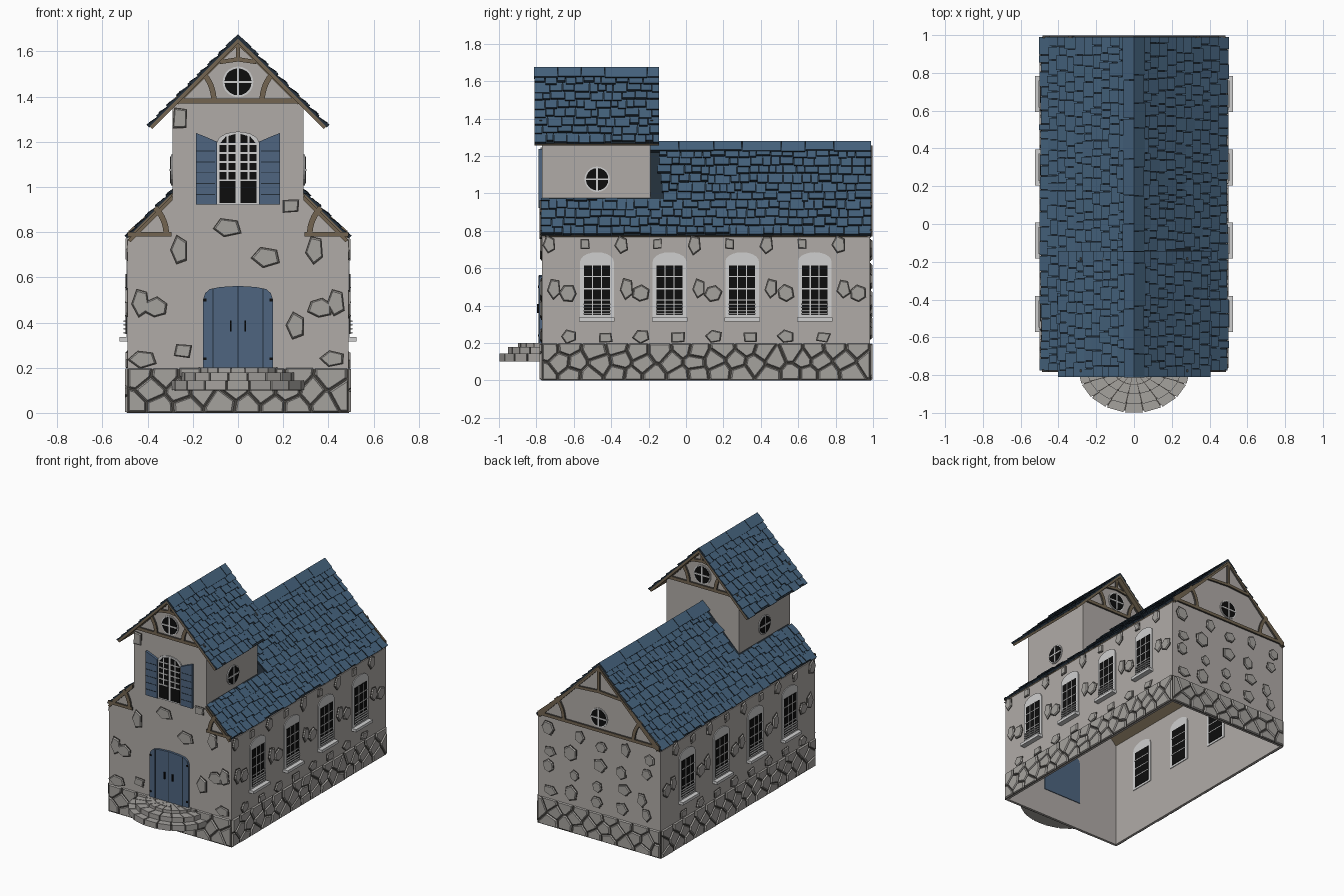
import bpy, bmesh, math, random
from mathutils import Vector

if "Cube" in bpy.data.objects:
    bpy.data.objects.remove(bpy.data.objects["Cube"])
random.seed(4)
R = random.uniform
K = math.sqrt(0.5)

def lin(c):
    return c / 12.92 if c <= 0.04045 else ((c + 0.055) / 1.055) ** 2.4

COLOURS = {"plaster": "B0ABA7", "stone": "A5A29E", "mortar": "4A4743", "roof_blue": "46647F",
           "roof_shadow": "232F3A", "door_blue": "4E6580", "timber": "736551",
           "white_frame": "CFCFCF", "black": "0D0D0D"}
MATS, IDX = [], {}
for i, (n, h) in enumerate(COLOURS.items()):
    m = bpy.data.materials.new(n)
    m.diffuse_color = [lin(int(h[j:j + 2], 16) / 255) for j in (0, 2, 4)] + [1]
    m.use_nodes = True
    m.node_tree.nodes["Principled BSDF"].inputs["Base Color"].default_value = m.diffuse_color
    MATS.append(m)
    IDX[n] = i

parts = {}
def solid(name, bot, top, mat, side=None, under=None):
    bm = parts.setdefault(name, bmesh.new()) if name not in parts else parts[name]
    b, t = [bm.verts.new(p) for p in bot], [bm.verts.new(p) for p in top]
    n = len(b)
    bm.faces.new(t).material_index = IDX[mat]
    bm.faces.new(b[::-1]).material_index = IDX[under or mat]
    for i in range(n):
        j = (i + 1) % n
        bm.faces.new((b[i], b[j], t[j], t[i])).material_index = IDX[side or mat]

def scaled(poly, s):
    cx, cy = (sum(p[i] for p in poly) / len(poly) for i in (0, 1))
    return [(cx + (x - cx) * s, cy + (y - cy) * s) for x, y in poly]

def prism(name, F, poly, d0, d1, mat, side=None, taper=1):
    solid(name, [F(u, v, d0) for u, v in poly], [F(u, v, d1) for u, v in scaled(poly, taper)], mat, side)

def rect(u0, u1, v0, v1):
    return [(u0, v0), (u1, v0), (u1, v1), (u0, v1)]

# wall frames: (along, up, outward) to world
front = lambda u, v, d: Vector((u, -0.77 - d, v))
back = lambda u, v, d: Vector((u, 0.985 + d, v))
right = lambda u, v, d: Vector((0.488 + d, u, v))
left = lambda u, v, d: Vector((-0.488 - d, u, v))
t_right = lambda u, v, d: Vector((0.29 + d, u, v))
t_left = lambda u, v, d: Vector((-0.29 - d, u, v))
t_back = lambda u, v, d: Vector((u, -0.19 + d, v))

# plaster walls
half = [(0.488, 0), (0.488, 0.767), (0.29, 0.965), (0.29, 1.36)]
prism("front_wall", front, half + [(0, 1.65)] + [(-x, z) for x, z in half[::-1]], -0.015, 0, "plaster")
prism("back_wall", back, [(-0.488, 0), (0.488, 0), (0.488, 0.767), (0, 1.255), (-0.488, 0.767)], -0.015, 0, "plaster")
prism("tower_back_wall", t_back, [(-0.29, 0.94), (0.29, 0.94), (0.29, 1.36), (0, 1.65), (-0.29, 1.36)], -0.015, 0, "plaster")
for n, F, T in (("right", right, t_right), ("left", left, t_left)):
    prism(n + "_wall", F, rect(-0.755, 0.97, 0, 0.767), -0.015, 0, "plaster")
    prism(n + "_tower_wall", T, rect(-0.755, -0.205, 0.94, 1.36), -0.015, 0, "plaster")

# foundation of irregular stones: jittered grid, cells cut by half planes
def cell(p, pts, box):
    poly = box
    for q in pts:
        if q is p:
            continue
        f = lambda a: (a[0] - (p[0] + q[0]) / 2) * (q[0] - p[0]) + (a[1] - (p[1] + q[1]) / 2) * (q[1] - p[1])
        out = []
        for a, b in zip(poly, poly[1:] + poly[:1]):
            fa, fb = f(a), f(b)
            if fa <= 0:
                out.append(a)
            if fa * fb < 0:
                t = fa / (fa - fb)
                out.append((a[0] + (b[0] - a[0]) * t, a[1] + (b[1] - a[1]) * t))
        poly = out
    return poly

def foundation(F, u0, u1, cols):
    prism("foundation_mortar", F, rect(u0, u1, 0, 0.195), 0, 0.003, "mortar")
    w = (u1 - u0) / cols
    pts = [(u0 + w * (c + 0.5 + 0.5 * (r % 2) - 0.25 + R(-.22, .22)), 0.067 * (r + 0.5) + R(-.016, .016))
           for r in range(3) for c in range(cols)]
    for p in pts:
        poly = cell(p, pts, rect(u0, u1, 0, 0.2))
        if len(poly) > 2:
            prism("foundation_stones", F, scaled(poly, 0.93), 0.002, 0.012, "stone", None, 0.87)
foundation(front, -0.488, 0.488, 8)
foundation(back, -0.488, 0.488, 8)
foundation(right, -0.77, 0.985, 15)
foundation(left, -0.77, 0.985, 15)

# single stones showing through the plaster
def blob(F, u, v, w, h, n=5):
    a0 = R(0, 6.28) if n > 5 else 0.7 + R(-.15, .15)
    poly = []
    for i in range(n):
        a, r = a0 + math.tau * i / n, R(0.9, 1.12)
        poly.append((u + w / 2 * r * math.cos(a), v + h / 2 * r * math.sin(a)))
    prism("wall_stones", F, scaled(poly, 1.07), 0, 0.004, "mortar")
    prism("wall_stones", F, poly, 0.003, 0.011, "stone", None, 0.86)

for u, v, w, h, n in ((-.255, 1.305, .08, .12, 4), (-.05, .82, .13, .09, 5), (.235, .915, .09, .07, 4),
                      (.125, .69, .12, .09, 5), (.255, .385, .08, .12, 5), (-.245, .275, .09, .07, 4)):
    blob(front, u, v, w, h, n)
for s in (-1, 1):
    blob(front, s * .432, .49, .08, .13, 5)
    blob(front, s * .365, .465, .11, .09, 6)
    blob(front, s * .26 - .02 * (s > 0) + .1 * (s > 0), .72, .075, .13, 5)
    blob(front, s * .42, .24, .12, .08, 5)
for F in (right, left):
    for i in range(5):
        y = -0.63 + 0.387 * i
        blob(F, y, .465, .09, .09, 6)
        blob(F, y - .075, .49, .07, .11, 5)
        blob(F, y - .1, .725, .07, .1, 5)
        if i < 4:
            blob(F, y + .09, .73, .06, .07, 4)
            blob(F, y + .005, .235, .09, .075, 5)
            blob(F, y + .2, .23, .09, .065, 4)
for r in range(4):
    for c in range(5):
        blob(back, -.38 + .19 * c + R(-.04, .04), .27 + .14 * r + R(-.03, .03), R(.07, .11), R(.07, .11), random.choice((5, 6)))

# roofs: slab plus rows of wedge shingles and ridge caps
def roof(name, zr, L, u0, u1, slabs, notch):
    for s in (-1, 1):
        F = lambda u, v, d: Vector((s * (v + d) * K, u, zr - (v - d) * K))
        for a, b, v0, v1 in slabs:
            q = rect(a, b, v0, v1)
            low = [Vector((0, u, zr - 0.021)) if v == 0 else F(u, v, -.015) for u, v in q]
            top = [Vector((0, u, zr)) if v == 0 else F(u, v, .001) for u, v in q]
            solid(name + "_boards", low, top, "roof_shadow", "timber", "timber")
        rows = round((L - .04) / .064)
        h = (L - .04) / rows
        for r in range(rows):
            u = u0
            while u < u1 - .005:
                e = u + R(.035, .085)
                e = u1 if e > u1 - .03 else e
                v0, v1 = .03 + h * r, .04 + h * (r + 1) + R(-.012, .012)
                v1 = min(v1, L + .004)
                if notch and u < -.19:
                    v0 = max(v0, .412)
                if v1 > v0 + .02:
                    q = rect(u + .002, e - .002, v0, v1)
                    t = R(.012, .018)
                    solid(name + "_shingles", [F(a, b, 0) for a, b in q],
                          [F(a, b, .004 if b == v0 else t) for a, b in q], "roof_blue", "roof_shadow")
                u = e
        u = -.19 if notch else u0
        while u < u1 - .001:
            e = min(u + R(.12, .25), u1)
            e = u1 if u1 - e < .05 else e
            q = rect(u, e - .003, 0, R(.055, .07))
            solid(name + "_ridge", [Vector((0, a, zr)) if b == 0 else F(a, b, 0) for a, b in q],
                  [Vector((0, a, zr + .018)) if b == 0 else F(a, b, .017) for a, b in q], "roof_blue", "roof_shadow")
            u = e
roof("main_roof", 1.263, .69, -.778, .992, [(-.75, .99, 0, .69), (-.776, -.75, .42, .69)], True)
roof("tower_roof", 1.657, .552, -.812, -.142, [(-.81, -.144, 0, .552)], False)

# timber framing in the gables
def beam(F, poly):
    prism("timber_frame", F, poly, 0, 0.013, "timber", "mortar")

def arc(cx, cz, r0, r1, a0, a1, n=8):
    A = [math.radians(a0 + (a1 - a0) * i / n) for i in range(n + 1)]
    return [(cx + r1 * math.cos(a), cz + r1 * math.sin(a)) for a in A] + \
           [(cx + r0 * math.cos(a), cz + r0 * math.sin(a)) for a in A[::-1]]

def gable(F, w, base, apex, r, drop):
    beam(F, rect(-w, w, base, base + .022))
    beam(F, rect(-.009, .009, apex - drop + .01, apex - .02))
    c = drop - .012
    beam(F, [(-c, apex - drop - .012), (0, apex - drop), (c, apex - drop - .012),
             (c - .014, apex - drop + .008), (0, apex - drop + .02), (.014 - c, apex - drop + .008)])
    for s in (-1, 1):
        beam(F, [(s * w, base + .02), (s * w, apex - w), (0, apex), (0, apex - .022), (s * (w - .02), apex - w)])
        a = (90, 136) if s > 0 else (44, 90)
        a = (135, 180) if s > 0 else (0, 45)
        beam(F, arc(s * w, base + .012, r - .024, r, *a))
gable(front, .285, 1.37, 1.65, .19, .095)
gable(t_back, .285, 1.37, 1.65, .19, .095)
gable(back, .485, .785, 1.255, .22, .19)
for s in (-1, 1):
    beam(front, rect(*sorted((s * .295, s * .488)), .78, .8))
    beam(front, [(s * .488, .765), (s * .29, .963), (s * .29, .94), (s * .475, .755)])
    beam(front, arc(s * .485, .79, .155, .18, *((135, 180) if s > 0 else (0, 45))))

# round windows
def round_window(F, u, v, r=.06):
    circ = lambda q: [(u + q * math.cos(math.tau * i / 20), v + q * math.sin(math.tau * i / 20)) for i in range(20)]
    prism("round_windows", F, circ(r + .008), -.018, .006, "white_frame")
    prism("round_windows", F, circ(r), -.02, .009, "black")
    prism("round_windows", F, rect(u - .005, u + .005, v - r, v + r), 0, .012, "white_frame")
    prism("round_windows", F, rect(u - r, u + r, v - .005, v + .005), 0, .0125, "white_frame")
for F, u, v in ((front, 0, 1.465), (t_back, 0, 1.465), (back, 0, .885), (t_right, -.475, 1.075), (t_left, -.475, 1.075)):
    round_window(F, u, v)

# arched outline: straight sides to vs, elliptical top to v1
def arch(u, w, v0, vs, v1, n=10):
    return [(u - w, v0), (u + w, v0)] + [(u + w * math.cos(math.pi * i / n), vs + (v1 - vs) * math.sin(math.pi * i / n))
                                         for i in range(n + 1)]

# side windows with sill and low railing
for F in (right, left):
    for i in range(4):
        y = -.476 + .388 * i
        P = lambda q, a, b, m: prism("side_windows", F, q, a, b, m)
        P(arch(y, .09, .335, .635, .685), -.02, .006, "white_frame")
        P(rect(y - .069, y + .069, .35, .615), -.023, .009, "black")
        for k in (-1, 1):
            P(rect(y + k * .024 - .003, y + k * .024 + .003, .35, .615), .005, .011, "white_frame")
        for z in (.43, .49, .555):
            P(rect(y - .069, y + .069, z - .003, z + .003), -.025, .0115, "white_frame")
        for k in range(4):
            prism("window_railings", F, rect(y - .072, y + .072, .352 + .017 * k, .359 + .017 * k), .01, .018, "white_frame")
        prism("window_sills", F, rect(y - .095, y + .095, .315, .335), 0, .037, "white_frame")

# tower window and shutters
W = lambda q, a, b, m: prism("tower_window", front, q, a, b, m)
W(arch(0, .093, .92, 1.195, 1.245), -.02, .008, "white_frame")
for s in (-1, 1):
    W([(s * .01, .93), (s * .082, .93), (s * .082, 1.19), (s * .055, 1.222), (s * .01, 1.235)], -.02, .011, "black")
    W(rect(s * .046 - .004, s * .046 + .004, 1.03, 1.225), .006, .014, "white_frame")
    for z in (1.03, 1.07, 1.11, 1.15, 1.19):
        W(rect(*sorted((s * .01, s * .082)), z - .004, z + .004), .006, .0145, "white_frame")
    prism("shutters", front, [(s * .093, .922), (s * .185, .922), (s * .185, 1.238), (s * .15, 1.225), (s * .093, 1.2)],
          0, .018, "door_blue")
    for k in range(5):
        z = .965 + .048 * k
        prism("shutters", front, rect(*sorted((s * .102, s * .183)), z, z + .004), .017, .0195, "roof_shadow")

# double door
D = lambda q, a, b, m: prism("door", front, q, a, b, m)
side = [(.155, .2), (.155, .5), (.145, .53), (.125, .548), (.08, .557)]
D(side + [(0, .562)] + [(-x, z) for x, z in side[::-1]], -.02, .016, "door_blue")
D(rect(-.002, .002, .2, .56), .014, .018, "roof_shadow")
for s in (-1, 1):
    D(rect(s * .11 - .002, s * .11 + .002, .2, .55), .014, .018, "roof_shadow")
    D(rect(s * .032 - .004, s * .032 + .004, .36, .408), .014, .026, "black")
    for z in (.24, .5):
        D(rect(s * .146 - .006, s * .146 + .006, z - .006, z + .006), .014, .02, "black")

# half-round stone steps
for rx, ry, z0, z1 in ((.295, .23, .1, .143), (.25, .185, .143, .178), (.175, .13, .178, .2)):
    G = lambda a, f, z: Vector((rx * f * math.cos(a), -.77 - ry * f * math.sin(a), z))
    A = [math.pi * i / 9 for i in range(10)]
    solid("step_core", [G(a, .96, z0) for a in A], [G(a, .96, z1 - .005) for a in A], "mortar", None, "stone")
    for a, b in zip(A, A[1:]):
        for f0, f1 in ((.05, .6), (.63, 1)):
            q = [(a + .015, f0), (a + .015, f1), (b - .015, f1), (b - .015, f0)]
            solid("step_stones", [G(*p, z0 + .001) for p in q], [G(*p, z1) for p in q], "stone")

# turn every part into an object
for name, bm in parts.items():
    bmesh.ops.recalc_face_normals(bm, faces=bm.faces)
    me = bpy.data.meshes.new(name)
    used = sorted({f.material_index for f in bm.faces})
    for f in bm.faces:
        f.material_index = used.index(f.material_index)
    for i in used:
        me.materials.append(MATS[i])
    bm.to_mesh(me)
    bm.free()
    bpy.context.collection.objects.link(bpy.data.objects.new(name, me))
